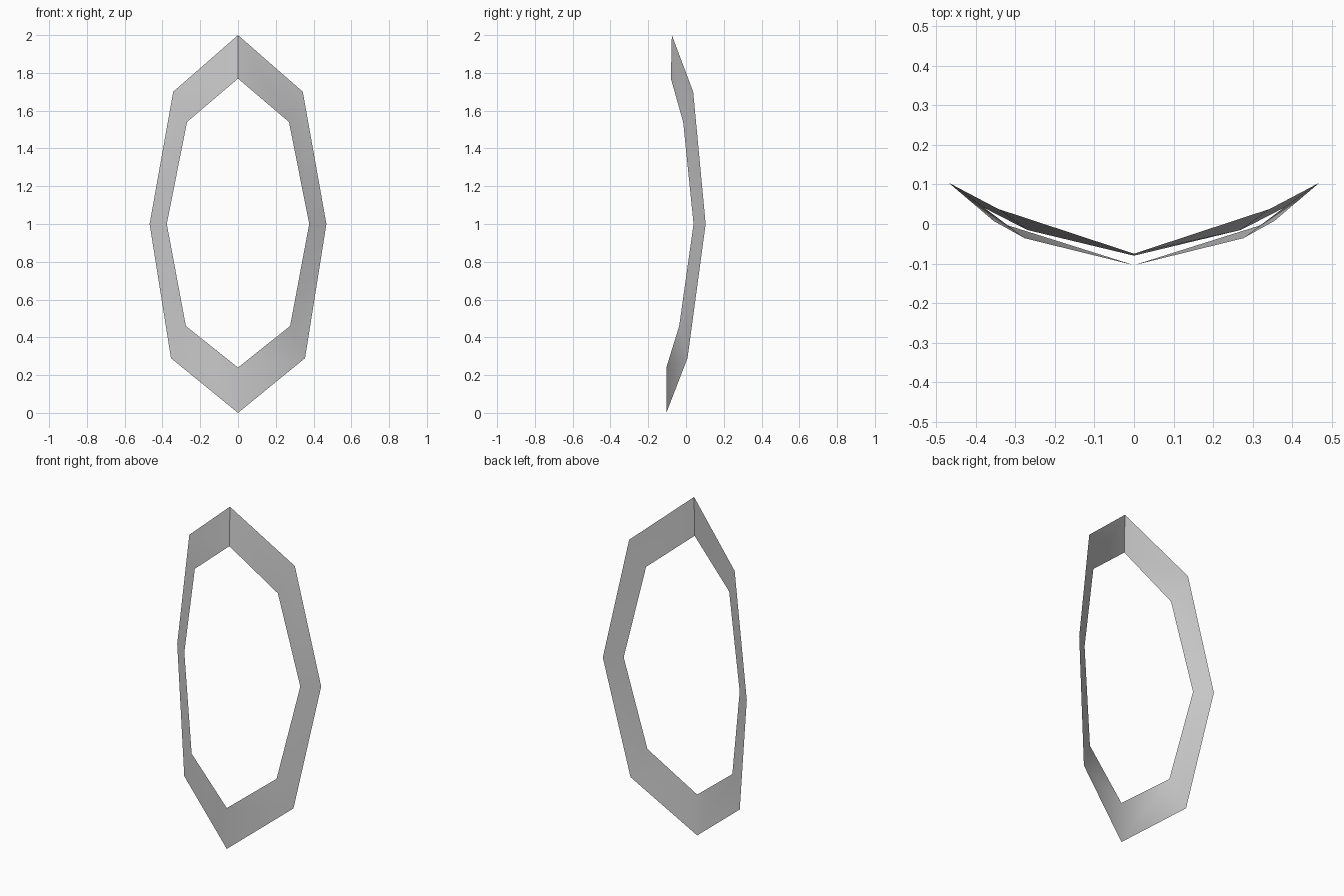
import bpy
import bmesh

if "Cube" in bpy.data.objects:
    bpy.data.objects.remove(bpy.data.objects["Cube"], do_unlink=True)

# Grey material
grey = bpy.data.materials.new("plain_grey")
grey.use_nodes = True
colour = (0.6, 0.6, 0.6, 1)
grey.diffuse_color = colour
bsdf = next(n for n in grey.node_tree.nodes if n.type == 'BSDF_PRINCIPLED')
bsdf.inputs["Base Color"].default_value = colour

# Half outlines from top to bottom
outer = [(0, -0.075, 2), (0.343, 0.038, 1.70), (0.468, 0.104, 1),
         (0.355, 0.008, 0.29), (0, -0.104, 0)]
inner = [(0, -0.08, 1.77), (0.27, -0.015, 1.54), (0.377, 0.04, 1),
         (0.276, -0.036, 0.46), (0, -0.104, 0.24)]


def full_loop(half):
    """Close a half outline by mirroring its side points."""
    return half + [(-x, y, z) for x, y, z in reversed(half[1:-1])]


# Bent, single-sheet frame
bm = bmesh.new()
rim = [bm.verts.new(p) for p in full_loop(outer)]
hole = [bm.verts.new(p) for p in full_loop(inner)]
count = len(rim)
for i in range(count):
    j = (i + 1) % count
    face = bm.faces.new((rim[i], hole[i], hole[j], rim[j]))
    face.smooth = True

# Crisp fold at the top
bm.edges.get((rim[0], hole[0])).smooth = False

mesh = bpy.data.meshes.new("pointed_frame")
bm.to_mesh(mesh)
bm.free()
mesh.materials.append(grey)
frame = bpy.data.objects.new("pointed_frame", mesh)
bpy.context.collection.objects.link(frame)
